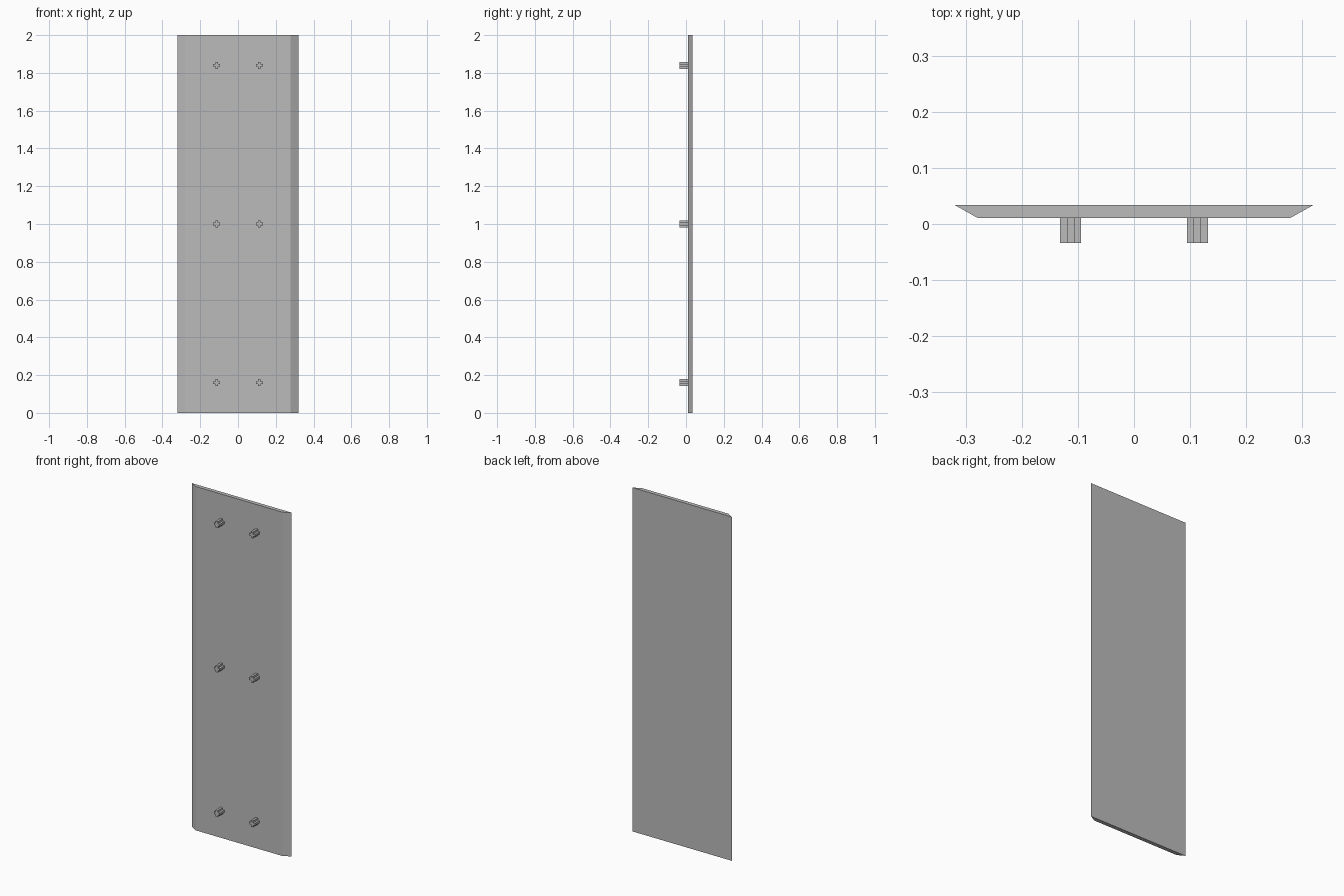
import bpy
import bmesh

cube = bpy.data.objects.get("Cube")
if cube:
    bpy.data.objects.remove(cube, do_unlink=True)

grey = bpy.data.materials.new("plain grey")
grey.use_nodes = True
colour = (0.5, 0.5, 0.5, 1)
grey.diffuse_color = colour
grey.node_tree.nodes["Principled BSDF"].inputs["Base Color"].default_value = colour


def extrude_profile(name, points, vector):
    """Fill a closed profile and extrude it along a vector."""
    bm = bmesh.new()
    face = bm.faces.new([bm.verts.new(p) for p in points])
    result = bmesh.ops.extrude_face_region(bm, geom=[face], use_keep_orig=True)
    moved = [g for g in result["geom"] if isinstance(g, bmesh.types.BMVert)]
    bmesh.ops.translate(bm, vec=vector, verts=moved)
    bmesh.ops.recalc_face_normals(bm, faces=bm.faces)
    mesh = bpy.data.meshes.new(name)
    bm.to_mesh(mesh)
    bm.free()
    mesh.materials.append(grey)
    obj = bpy.data.objects.new(name, mesh)
    bpy.context.collection.objects.link(obj)
    return obj


# Panel with long edges bevelled towards the front
FRONT, BACK = 0.011, 0.034
extrude_profile("panel", [(-0.32, BACK, 0), (-0.279, FRONT, 0),
                          (0.279, FRONT, 0), (0.32, BACK, 0)], (0, 0, 2))

# Cross-shaped mounting pegs
ARM, HALF = 0.0187, 0.0068
quarter = [(ARM, -HALF), (ARM, HALF), (HALF, HALF)]
cross = []
for turn in range(4):
    cross += quarter
    quarter = [(-z, x) for x, z in quarter]

for side, x in (("right", -0.113), ("left", 0.113)):
    for level, z in (("lower", 0.16), ("middle", 1.0), ("upper", 1.84)):
        peg = extrude_profile(f"{level}_{side}_peg",
                              [(px, FRONT, pz) for px, pz in cross],
                              (0, -0.045, 0))
        peg.location = (x, 0, z)
